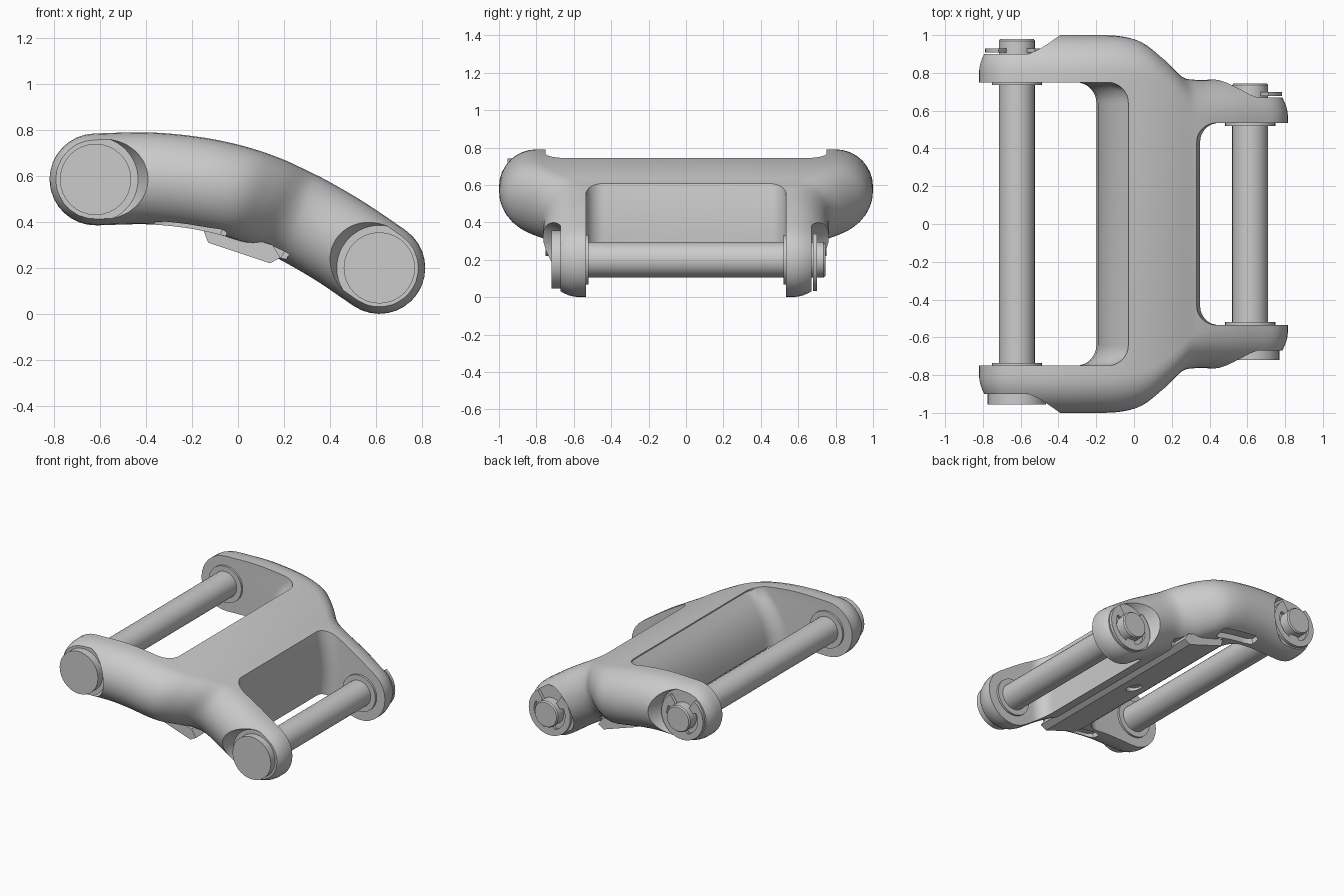
import bpy, bmesh, math
from mathutils import Vector

if "Cube" in bpy.data.objects:
    bpy.data.objects.remove(bpy.data.objects["Cube"])

R = 0.2                                     # arm and boss radius
LEFT, RIGHT = (-0.62, 0.585), (0.615, 0.2)  # pin centres in x, z


def finish(name, bm):
    bmesh.ops.recalc_face_normals(bm, faces=bm.faces)
    me = bpy.data.meshes.new(name)
    bm.to_mesh(me)
    bm.free()
    ob = bpy.data.objects.new(name, me)
    bpy.context.collection.objects.link(ob)
    return ob


def loft(name, rings):
    bm = bmesh.new()
    rows = [[bm.verts.new(p) for p in ring] for ring in rings]
    n = len(rows[0])
    for a, b in zip(rows, rows[1:]):
        for i in range(n):
            j = (i + 1) % n
            bm.faces.new((a[i], a[j], b[j], b[i]))
    bm.faces.new(rows[0])
    bm.faces.new(rows[-1])
    return finish(name, bm)


def prism(name, pts, y0, y1):
    return loft(name, [[(x, y, z) for x, z in pts] for y in (y0, y1)])


def turned(name, c, profile, n=32):
    """Round part on a y axis through c; profile is (radius, y)."""
    angs = [2 * math.pi * i / n for i in range(n)]
    return loft(name, [[(c[0] + r * math.cos(a), y, c[1] + r * math.sin(a))
                        for a in angs] for r, y in profile])


def cut(ob, cutter):
    m = ob.modifiers.new("cut", 'BOOLEAN')
    m.operation, m.solver, m.object = 'DIFFERENCE', 'EXACT', cutter
    bpy.context.view_layer.objects.active = ob
    bpy.ops.object.modifier_apply(modifier=m.name)
    bpy.data.objects.remove(cutter)


# centreline of the bent body: x, z, outer half width
KEYS = [Vector(k) for k in (
    (-.62, .585, 1), (-.4, .59, 1), (-.22, .575, 1), (-.08, .55, .995),
    (.03, .52, .965), (.13, .483, .885), (.22, .44, .795), (.3, .4, .765),
    (.45, .312, .765), (.615, .2, .765))]


def spline(keys, steps=4):
    k = [2 * keys[0] - keys[1]] + keys + [2 * keys[-1] - keys[-2]]
    out = []
    for i in range(1, len(k) - 2):
        p0, p1, p2, p3 = k[i - 1:i + 3]
        for s in range(steps):
            t = s / steps
            out.append(.5 * (2 * p1 + (p2 - p0) * t + (2 * p0 - 5 * p1 + 4 * p2 - p3) * t ** 2
                             + (3 * p1 - p0 - 3 * p2 + p3) * t ** 3))
    return out + [keys[-1]]


path = spline(KEYS)
frames = []                                 # position, tangent, half width
for i, p in enumerate(path):
    d = path[min(i + 1, len(path) - 1)] - path[max(i - 1, 0)]
    frames.append((p.xy, Vector((d.x, d.y)).normalized(), p.z))


def section(pos, tan, w, f=1.0):
    """Slab section with round outer sides, scaled by f at the ends."""
    nor = Vector((-tan.y, tan.x))
    ring = []
    for side in (1, -1):
        for i in range(17):
            a = side * (math.pi / 2 - math.pi * i / 16)
            q = pos + nor * R * f * math.sin(a)
            ring.append((q.x, side * (w - R + R * f * math.cos(a)), q.y))
    return ring


# body: one bent slab with rounded ends
ends = [math.radians(a) for a in (86, 78, 67, 56, 45, 34, 23, 12)]
p, t, w = frames[0]
rings = [section(p - t * R * math.sin(a), t, w, math.cos(a)) for a in ends]
rings += [section(*f) for f in frames]
p, t, w = frames[-1]
rings += [section(p + t * R * math.sin(a), t, w, math.cos(a)) for a in reversed(ends)]
body = loft("link_body", rings)


# windows for the two pins
def window(name, wall, far, half, r):
    s = 1 if far > 0 else -1
    rows = []
    for x, z in wall:
        arc = [(x + s * r * (1 - math.sin(a)), half - r * (1 - math.cos(a)))
               for a in (math.pi / 2 * i / 8 for i in range(9))]
        rows.append([(far, half, z)] + [(px, py, z) for px, py in arc]
                    + [(px, -py, z) for px, py in reversed(arc)] + [(far, -half, z)])
    return loft(name, rows)


cut(body, window("left_window", [(-.2, -.2), (-.2, .36), (-.19, .45), (-.165, .54),
                                 (-.125, .62), (-.08, .68), (-.03, .735), (-.03, 1)],
                 -1.2, .75, .11))
cut(body, window("right_window", [(.33, -.2), (.34, .2), (.35, .32), (.35, .45),
                                  (.34, .55), (.33, .62), (.33, 1)], 1.2, .535, .1))

# recessed boss faces around the pin ends
for c, y in ((LEFT, .9), (RIGHT, .67)):
    for s in (1, -1):
        cut(body, turned("recess", c, [(.185, s * y), (.2, s * (y + .03)), (.27, s * (y + .2))], 48))

# shallow slots under the arms
for x0, x1, yc in ((-.36, .02, .83), (.09, .32, .67)):
    run = [f for f in frames if x0 <= f[0].x <= x1]
    for s in (1, -1):
        rows = []
        for i, (p, t, w) in enumerate(run):
            hw = .03 if i in (0, len(run) - 1) else .05
            nor = Vector((-t.y, t.x))
            lo, hi = p - nor * .25, p - nor * .16
            y0, y1 = s * yc - hw, s * yc + hw
            rows.append([(lo.x, y0, lo.y), (lo.x, y1, lo.y), (hi.x, y1, hi.y), (hi.x, y0, hi.y)])
        cut(body, loft("slot", rows))

# bar under the web with a centre hole
bar = prism("under_bar", [(-.16, .39), (-.13, .31), (.14, .22), (.185, .245), (.15, .30)], -.75, .75)
hole = turned("hole", (0, 0), [(.055, -.035), (.055, .035)])
hole.rotation_euler = (math.radians(90), 0, 0)
hole.location = (0, 0, .265)
bpy.context.view_layer.update()
cut(bar, hole)

# pins, heads, collars and retaining clips
parts = [body, bar]
for side, c, y0, y1, inner, face in (("left", LEFT, -.955, .98, .75, .9),
                                     ("right", RIGHT, -.72, .745, .535, .67)):
    parts.append(turned(side + "_pin", c, [(.095, y0 + .01), (.095, y1 - .01), (.088, y1)]))
    parts.append(turned(side + "_pin_head", c, [(.155, y0), (.155, -face + .005)]))
    for s in (1, -1):
        parts.append(turned(side + "_collar", c, [(.133, s * (inner - .015)), (.133, s * (inner + .01))]))
    outer, bore = [], []
    for a in range(35, 326, 5):
        prong = a <= 60 or 165 <= a <= 195 or a >= 300
        u = math.radians(a + 90)
        for lst, r in ((outer, .168), (bore, .085 if prong else .125)):
            lst.append((c[0] + r * math.cos(u), c[1] + r * math.sin(u)))
    parts.append(prism(side + "_clip", outer + bore[::-1], face + .008, face + .03))

for ob in parts:
    bpy.ops.object.select_all(action='DESELECT')
    ob.select_set(True)
    bpy.context.view_layer.objects.active = ob
    bpy.ops.object.shade_smooth_by_angle(angle=math.radians(32))
